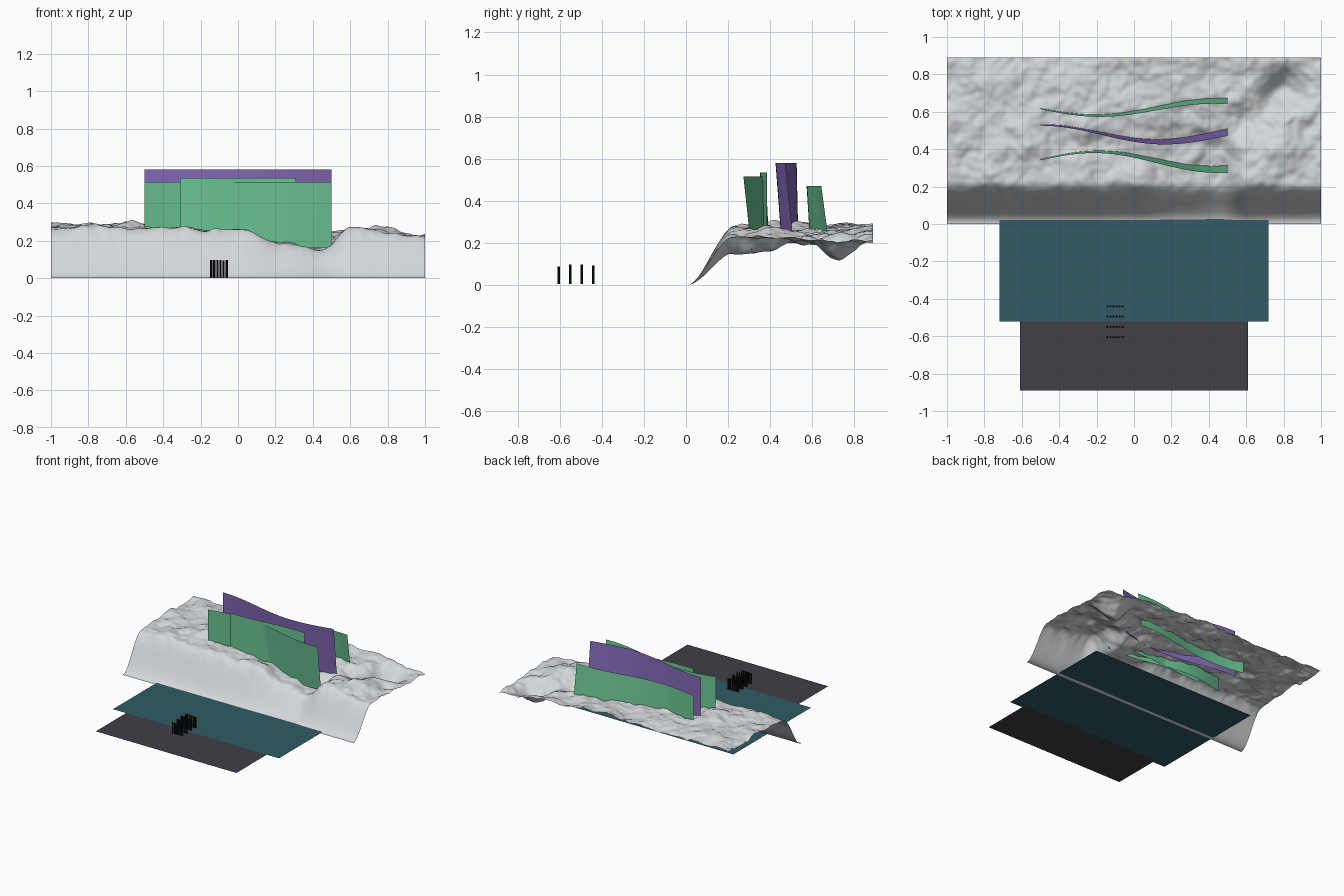
import bpy, bmesh, math, random
from mathutils import Vector, noise

if "Cube" in bpy.data.objects:
    bpy.data.objects.remove(bpy.data.objects["Cube"])

random.seed(4)


def material(name, rgb):
    m = bpy.data.materials.new(name)
    m.diffuse_color = (*rgb, 1)
    m.use_nodes = True
    m.node_tree.nodes["Principled BSDF"].inputs["Base Color"].default_value = m.diffuse_color
    return m


SNOW = material("snow", (0.66, 0.68, 0.70))
WATER = material("dark_water", (0.032, 0.105, 0.13))
EARTH = material("dark_earth", (0.052, 0.05, 0.062))
GREEN = material("aurora_green", (0.15, 0.56, 0.30))
VIOLET = material("aurora_violet", (0.23, 0.14, 0.47))
BLACK = material("black", (0.006, 0.006, 0.006))


def sheet(name, nu, nv, point, mat, smooth=True):
    """Grid surface from point(u, v) with u and v in 0..1."""
    bm = bmesh.new()
    rows = [[bm.verts.new(point(i / nu, j / nv)) for i in range(nu + 1)]
            for j in range(nv + 1)]
    for j in range(nv):
        for i in range(nu):
            f = bm.faces.new((rows[j][i], rows[j][i + 1],
                              rows[j + 1][i + 1], rows[j + 1][i]))
            f.smooth = smooth
    me = bpy.data.meshes.new(name)
    bm.to_mesh(me)
    bm.free()
    me.materials.append(mat)
    ob = bpy.data.objects.new(name, me)
    bpy.context.collection.objects.link(ob)
    return ob


# Snowy ridge: coarse height plan, smooth front slope and fractal roughness
XS = [-1, -.6, -.3, 0, .25, .45, .6, .8, 1]
YS = [.22, .4, .55, .72, .89]
HEIGHTS = [
    [.27, .27, .27, .25, .19, .15, .27, .25, .23],
    [.28, .28, .26, .23, .18, .16, .26, .26, .23],
    [.28, .28, .28, .26, .24, .23, .19, .24, .22],
    [.27, .27, .28, .27, .27, .25, .24, .12, .20],
    [.28, .28, .27, .27, .27, .24, .26, .22, .21],
]


def ease(t):
    t = min(max(t, 0), 1)
    return t * t * (3 - 2 * t)


def locate(axis, value):
    value = min(max(value, axis[0]), axis[-1])
    k = 0
    while k < len(axis) - 2 and value > axis[k + 1]:
        k += 1
    return k, ease((value - axis[k]) / (axis[k + 1] - axis[k]))


def ridge(u, v):
    x, y = -1 + 2 * u, .89 * v
    i, a = locate(XS, x)
    j, b = locate(YS, y)
    low = HEIGHTS[j][i] * (1 - a) + HEIGHTS[j][i + 1] * a
    high = HEIGHTS[j + 1][i] * (1 - a) + HEIGHTS[j + 1][i + 1] * a
    h = low * (1 - b) + high * b
    p = Vector((x, y, 0))
    rough = (.026 * noise.noise(p * 6) + .014 * noise.noise(p * 13)
             + .006 * noise.noise(p * 28))
    slope = ease((y - .005) / .225)
    h = min(h + rough * (.4 + .6 * ease((y - .1) / .2)), .308 + rough * .2)
    return x, y, h * slope


sheet("snow_ridge", 200, 90, ridge, SNOW)

# Flat lake and the dark shore in front of it
sheet("lake", 24, 16,
      lambda u, v: (-.72 + 1.44 * u, -.52 + .96 * v, .004), WATER)
sheet("shore", 1, 1,
      lambda u, v: (-.61 + 1.22 * u, -.89 + .40 * v, .001), EARTH, False)


# Light curtains: wavy sheets whose lean grows towards the right
def curtain(name, mat, centre, amp, crest, bottom, top, half=.5, lean=1, k=4.9):
    def point(u, v):
        x = -half + 2 * half * u
        tilt = lean * (.008 + .032 * u)
        return (x, centre + amp * math.cos(k * (x - crest)) + tilt * (.5 - v),
                bottom + (top - bottom) * v)
    sheet(name, 48, 8, point, mat)


curtain("front_curtain", GREEN, .34, .048, -.2, .16, .515)
curtain("small_curtain", GREEN, .368, .016, .25, .165, .535, half=.31, lean=0, k=6)
curtain("violet_curtain", VIOLET, .485, -.045, .15, .20, .58)
curtain("back_curtain", GREEN, .622, -.04, -.2, .19, .47)

# Four rows of thin upright posts on the shore
bm = bmesh.new()
for y, height in ((-.605, .085), (-.55, .095), (-.495, .095), (-.44, .09)):
    for n in range(6):
        h = height - random.uniform(0, .008)
        made = bmesh.ops.create_cone(bm, cap_ends=True, segments=8,
                                     radius1=.006, radius2=.006, depth=h)
        bmesh.ops.translate(bm, verts=made["verts"],
                            vec=(-.143 + .0165 * n, y, .004 + h / 2))
me = bpy.data.meshes.new("posts")
bm.to_mesh(me)
bm.free()
me.materials.append(BLACK)
bpy.context.collection.objects.link(bpy.data.objects.new("posts", me))
